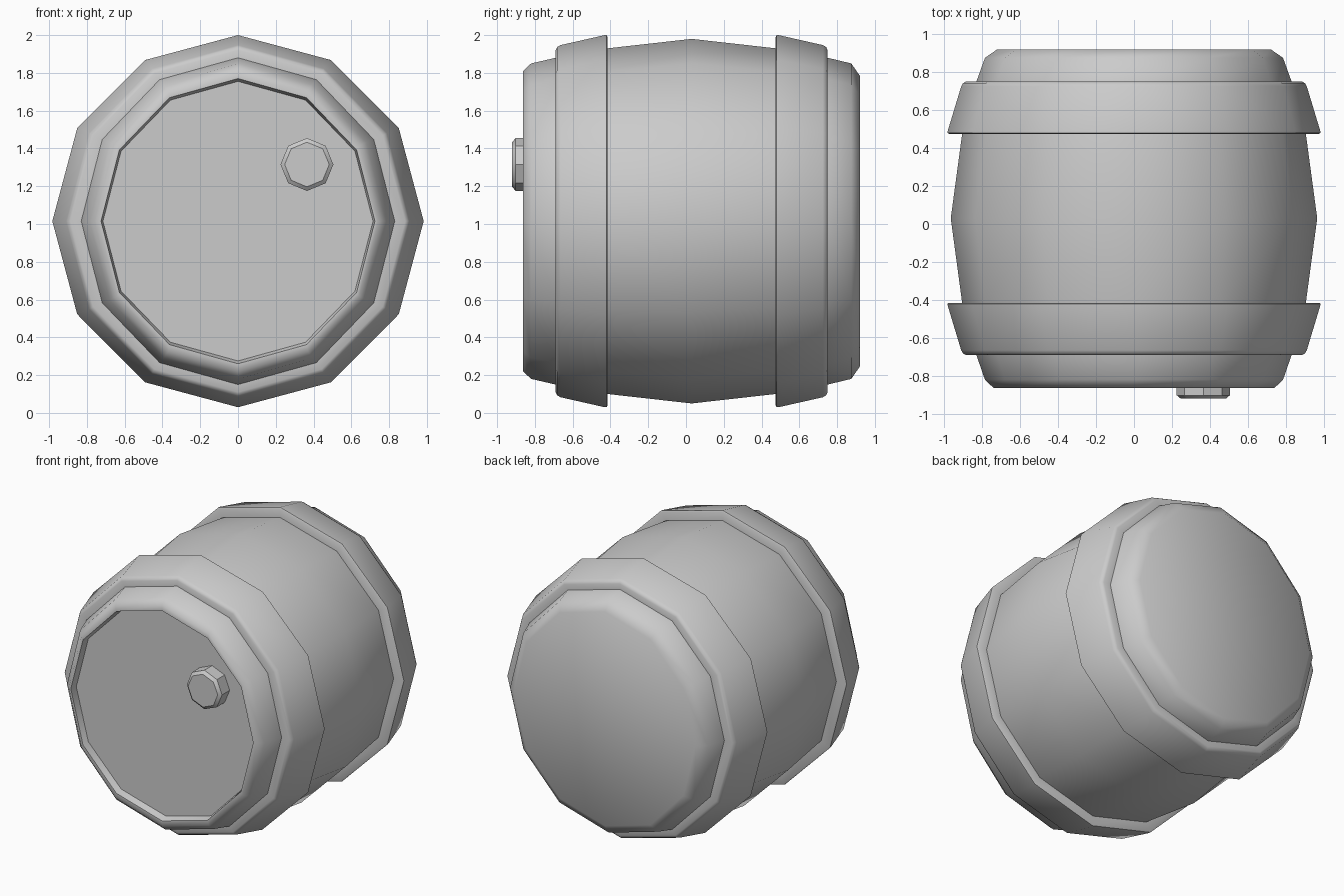
import bpy, bmesh, math

if "Cube" in bpy.data.objects:
    bpy.data.objects.remove(bpy.data.objects["Cube"])

CZ, CY = 1.015, 0.03   # barrel axis height and mid-length


def lathe(name, profile, sides, cx=0, cy=0, cz=0, closed=False, angle=35):
    """Sweep (y, x-radius, z-radius) points round the y axis."""
    bm = bmesh.new()
    rings = []
    for y, rx, rz in profile:
        rings.append([bm.verts.new((cx + rx * math.sin(2 * math.pi * i / sides), cy + y,
                                    cz + rz * math.cos(2 * math.pi * i / sides)))
                      for i in range(sides)])
    pairs = list(zip(rings, rings[1:]))
    if closed:
        pairs.append((rings[-1], rings[0]))
    else:
        bm.faces.new(rings[0])
        bm.faces.new(rings[-1])
    for a, b in pairs:
        for i in range(sides):
            j = (i + 1) % sides
            bm.faces.new((a[i], a[j], b[j], b[i]))
    bmesh.ops.recalc_face_normals(bm, faces=bm.faces)
    mesh = bpy.data.meshes.new(name)
    bm.to_mesh(mesh)
    bm.free()
    obj = bpy.data.objects.new(name, mesh)
    bpy.context.collection.objects.link(obj)
    bpy.ops.object.select_all(action='DESELECT')
    obj.select_set(True)
    bpy.context.view_layer.objects.active = obj
    bpy.ops.object.shade_smooth_by_angle(angle=math.radians(angle))
    return obj


# Bulging barrel body: slightly recessed front lid, chamfered ends
lathe("barrel_body", [
    (-0.845, 0.715, 0.74), (-0.893, 0.725, 0.755), (-0.893, 0.74, 0.795),
    (-0.85, 0.785, 0.835), (-0.72, 0.83, 0.865),
    (-0.445, 0.905, 0.915), (0, 0.965, 0.965), (0.445, 0.905, 0.915),
    (0.72, 0.83, 0.865), (0.845, 0.785, 0.835), (0.89, 0.72, 0.77)],
    12, cy=CY, cz=CZ, angle=48)

# Two flared hoops with softened edges, mirrored about mid-length
hoop = [(0.72, 0.81, 0.85), (0.72, 0.885, 0.905), (0.712, 0.9, 0.922),
        (0.695, 0.91, 0.932), (0.46, 0.981, 0.985), (0.45, 0.983, 0.985),
        (0.445, 0.975, 0.975), (0.445, 0.88, 0.89)]
for side, label in ((-1, "front"), (1, "back")):
    lathe(label + "_hoop", [(side * y, rx, rz) for y, rx, rz in hoop],
          12, cy=CY, cz=CZ, closed=True, angle=48)

# Octagonal bung on the front lid
lathe("bung", [(-0.92, 0.118, 0.118), (-0.902, 0.14, 0.14), (-0.81, 0.14, 0.14)],
      8, cx=0.365, cz=1.315, angle=40)
